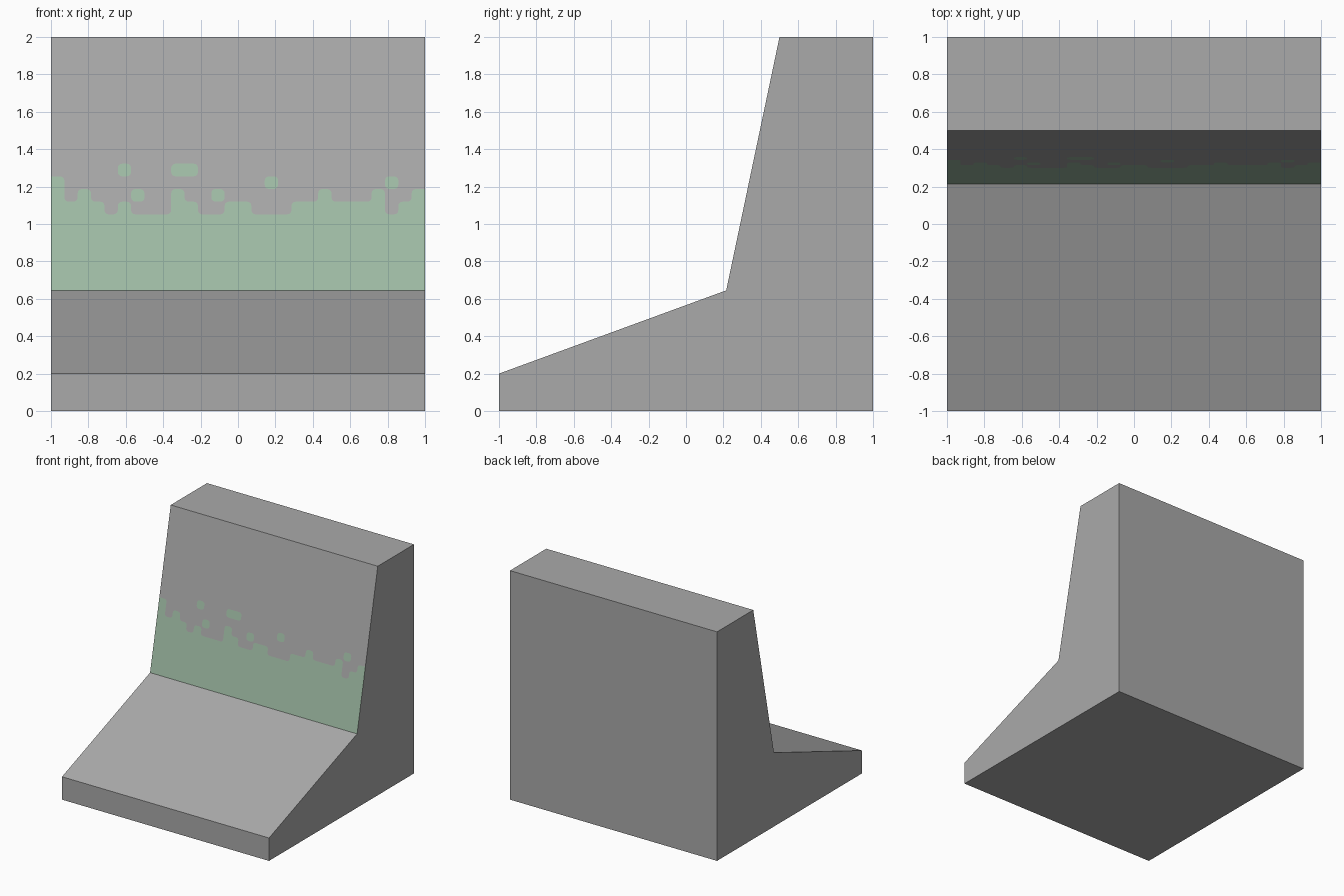
import bpy, bmesh, math

if "Cube" in bpy.data.objects:
    bpy.data.objects.remove(bpy.data.objects["Cube"])

COLS, ROWS, R = 28, 20, 0.32          # cell grid on the wall face, corner radius in cells
LEVELS = [0, 5, 6, 7, 8, 9, 10, 20]   # rows kept as cut lines
FOOT, TOP = (0.215, 0.645), (0.5, 2.0)  # wall face bottom and top edge (y, z)

# Moss height in rows per column, plus loose patches (column, row)
HEIGHT = [9, 7, 8, 7, 6, 7, 6, 6, 6, 8, 7, 6, 6, 7,
          7, 6, 6, 6, 7, 7, 8, 7, 7, 7, 8, 6, 7, 8]
PATCHES = {(5, 9), (6, 7), (9, 9), (10, 9), (12, 7), (16, 8), (25, 8)}


def material(name, rgb):
    m = bpy.data.materials.new(name)
    m.diffuse_color = (*rgb, 1)
    m.use_nodes = True
    m.node_tree.nodes["Principled BSDF"].inputs["Base Color"].default_value = m.diffuse_color
    return m


def mossy(c, k):
    """Moss in column c of level band k (clamped at the borders)."""
    c = min(max(c, 0), COLS - 1)
    row = LEVELS[min(max(k, 0), len(LEVELS) - 2)]
    return row < HEIGHT[c] or (c, row) in PATCHES


def mixed(i, k):
    return len({mossy(a, b) for a in (i - 1, i) for b in (k - 1, k)}) > 1


bm = bmesh.new()
cache = {}


def wall(u, v):
    """Shared vertex on the sloped wall face, in cell units."""
    key = (round(u, 4), round(v, 4))
    if key not in cache:
        t = v / ROWS
        cache[key] = bm.verts.new((-1 + 2 * u / COLS,
                                   FOOT[0] + t * (TOP[0] - FOOT[0]),
                                   FOOT[1] + t * (TOP[1] - FOOT[1])))
    return cache[key]


def face(verts, moss=False):
    bm.faces.new(verts).material_index = int(moss)


# Wall face: cells with rounded corners where moss meets stone
for c in range(COLS):
    for k in range(len(LEVELS) - 1):
        own = mossy(c, k)
        outline = []
        for dx, dy in ((0, 0), (1, 0), (1, 1), (0, 1)):
            u, v = c + dx, LEVELS[k + dy]
            if not mixed(c + dx, k + dy):
                outline.append(wall(u, v))
                continue
            sx, sy = 1 - 2 * dx, 1 - 2 * dy      # direction into the cell
            arc = []
            for s in range(4):
                a = s * math.pi / 6
                arc.append(wall(u + sx * R * (1 - math.sin(a)),
                                v + sy * R * (1 - math.cos(a))))
            if sx * sy < 0:                      # keep the loop counter-clockwise
                arc.reverse()
            # arc runs from the u-edge to the v-edge, so flip it for the outline
            outline += arc[::-1]
            beside = mossy(c - sx, k)
            above = mossy(c, k - sy)
            diagonal = mossy(c - sx, k - sy)
            swap = beside != own and above != own and (own or diagonal)
            face([wall(u, v)] + arc, own != swap)
        face(outline, own)


def edge(axis, value):
    """Wall face border vertices, sorted along the border."""
    keys = sorted(q for q in cache if q[axis] == value)
    return [cache[q] for q in keys]


left, right, foot, top = edge(0, 0), edge(0, COLS), edge(1, 0), edge(1, ROWS)

# Rest of the block: back, base and front lip corners at both ends
outer = [(1, 2), (1, 0), (-1, 0), (-1, 0.2)]
lo = [bm.verts.new((-1, y, z)) for y, z in outer]
hi = [bm.verts.new((1, y, z)) for y, z in outer]
for i in range(3):
    face([lo[i], hi[i], hi[i + 1], lo[i + 1]])   # back, bottom, lip
face([lo[0], hi[0]] + top[::-1])                 # top
face([lo[3], hi[3]] + foot[::-1])                # ramp
face(lo + left)                                  # sides
face(hi + right)
bmesh.ops.recalc_face_normals(bm, faces=bm.faces)

mesh = bpy.data.meshes.new("sloped_wall_block")
bm.to_mesh(mesh)
bm.free()
mesh.materials.append(material("stone grey", (0.4, 0.4, 0.4)))
mesh.materials.append(material("moss green", (0.36, 0.52, 0.385)))
block = bpy.data.objects.new("sloped_wall_block", mesh)
bpy.context.collection.objects.link(block)
